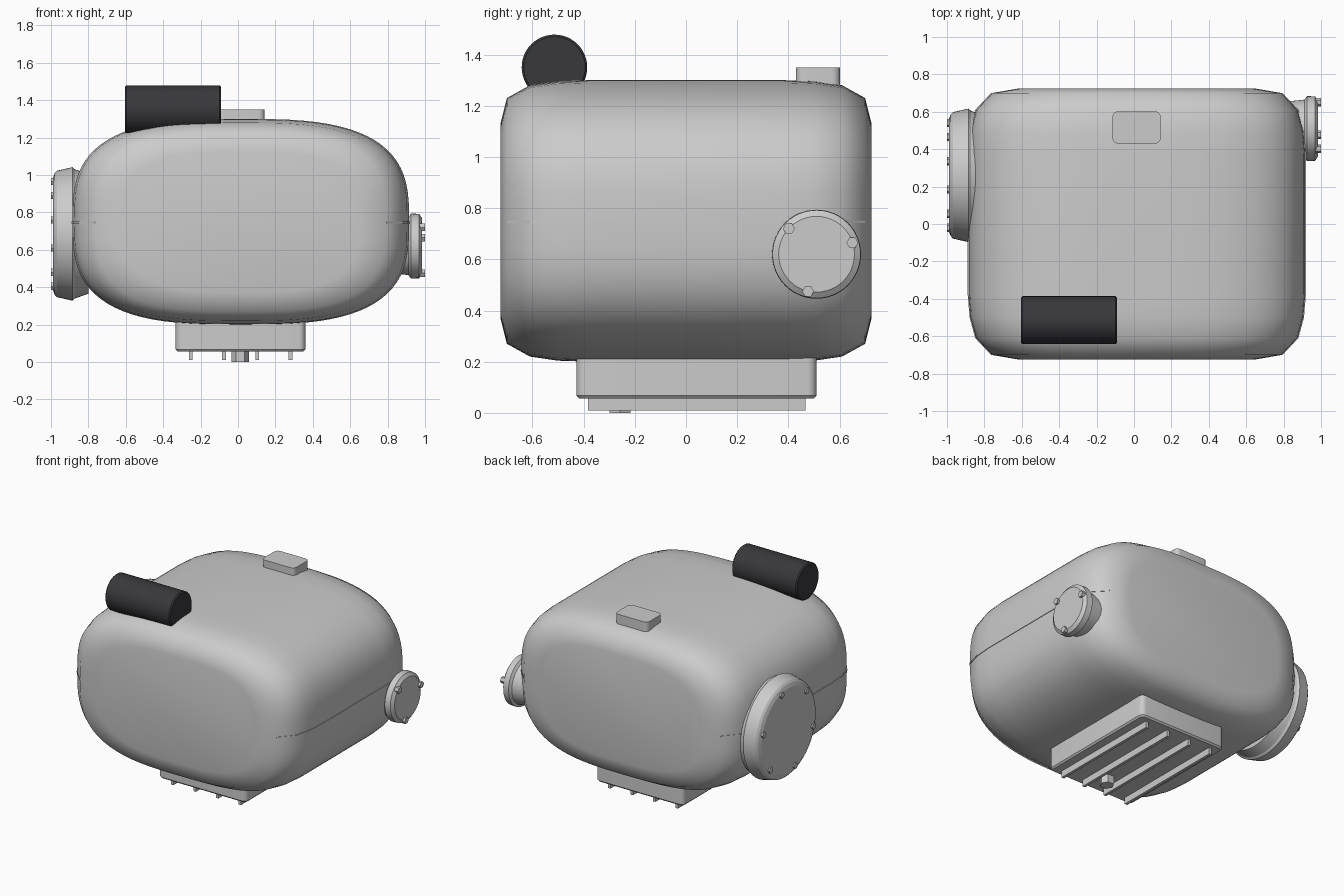
import bpy, bmesh, math
from mathutils import Matrix

if "Cube" in bpy.data.objects:
    bpy.data.objects.remove(bpy.data.objects["Cube"])

CX, CZ = 0.015, 0.75          # body section centre


def make(name, bm, angle=None):
    bmesh.ops.recalc_face_normals(bm, faces=bm.faces)
    me = bpy.data.meshes.new(name)
    bm.to_mesh(me)
    bm.free()
    ob = bpy.data.objects.new(name, me)
    bpy.context.collection.objects.link(ob)
    if angle is not None:
        bpy.ops.object.select_all(action='DESELECT')
        ob.select_set(True)
        bpy.context.view_layer.objects.active = ob
        bpy.ops.object.shade_smooth_by_angle(angle=math.radians(angle))
    return ob


def loft(name, rings, angle=None):
    bm = bmesh.new()
    vs = [[bm.verts.new(p) for p in r] for r in rings]
    n = len(rings[0])
    for a, b in zip(vs, vs[1:]):
        for i in range(n):
            j = (i + 1) % n
            bm.faces.new((a[i], a[j], b[j], b[i]))
    bm.faces.new(vs[0])
    bm.faces.new(vs[-1])
    return make(name, bm, angle)


def lathe_x(name, y, z, profile, seg=48, turn=0.0, angle=20):
    """Rings of (x, radius) about an axis along x."""
    ang = [turn + 2 * math.pi * i / seg for i in range(seg)]
    return loft(name, [[(x, y + r * math.cos(t), z + r * math.sin(t)) for t in ang]
                       for x, r in profile], angle)


def rounded_block(name, x0, x1, y0, y1, levels, rad, seg=5):
    """Vertical block with rounded corners; levels are (z, inset)."""
    rings = []
    for z, ins in levels:
        ring = []
        r = rad - ins
        for k, (cx, cy) in enumerate([(x1 - rad, y1 - rad), (x0 + rad, y1 - rad),
                                      (x0 + rad, y0 + rad), (x1 - rad, y0 + rad)]):
            for i in range(seg + 1):
                t = math.pi / 2 * (k + i / seg)
                ring.append((cx + r * math.cos(t), cy + r * math.sin(t), z))
        rings.append(ring)
    return loft(name, rings, 25)


# main casing: superellipse sections along y (y, half width, half height)
half = [(0.725, 0.63, 0.38), (0.70, 0.775, 0.48), (0.61, 0.86, 0.53),
        (0.50, 0.89, 0.546), (0.38, 0.90, 0.55)]
sections = [(-y, a, b) for y, a, b in half] + half[::-1]


def oval(y, a, b, n=3.0, seg=80):
    ring = []
    for i in range(seg):
        t = 2 * math.pi * i / seg
        c, s = math.cos(t), math.sin(t)
        ring.append((CX + a * math.copysign(abs(c) ** (2 / n), c), y,
                     CZ + b * math.copysign(abs(s) ** (2 / n), s)))
    return ring


loft("main_casing", [oval(*s) for s in sections], 80)

# casing split line, standing slightly proud on both sides
plan = [(CX + a + 0.004, y) for y, a, b in sections[1:-1]]
plan += [(CX - a - 0.004, y) for y, a, b in sections[-2:0:-1]]
loft("split_line", [[(x, y, z) for x, y in plan] for z in (0.742, 0.752)])

# large left cover with six hex bolts
lathe_x("left_cover", 0.26, 0.685, [(-0.80, 0.32), (-0.872, 0.345), (-0.885, 0.357),
                                    (-0.968, 0.338), (-0.98, 0.325), (-0.99, 0.30)], 64)
for i in range(6):
    t = math.radians(15 + 60 * i)
    lathe_x(f"left_cover_bolt_{i + 1}", 0.26 + 0.29 * math.cos(t), 0.685 + 0.29 * math.sin(t),
            [(-0.96, 0.022), (-1.0, 0.022)], 6)

# small right cover with three hex bolts
lathe_x("right_cover", 0.51, 0.62, [(0.82, 0.145), (0.912, 0.155), (0.925, 0.174),
                                    (0.968, 0.172), (0.985, 0.148)], 48)
for i, (y, z) in enumerate([(0.402, 0.72), (0.65, 0.665), (0.477, 0.475)]):
    lathe_x(f"right_cover_bolt_{i + 1}", y, z, [(0.95, 0.023), (1.0, 0.023)], 6)

# dark starter cylinder on top
starter = lathe_x("starter_motor", -0.514, 1.35,
                  [(-0.605, 0.12), (-0.597, 0.128), (-0.098, 0.128), (-0.09, 0.12)], 48)
mat = bpy.data.materials.new("dark_metal")
mat.diffuse_color = (0.04, 0.04, 0.045, 1)
mat.use_nodes = True
mat.node_tree.nodes["Principled BSDF"].inputs["Base Color"].default_value = mat.diffuse_color
starter.data.materials.append(mat)

# breather block on top
rounded_block("breather_block", -0.115, 0.142, 0.43, 0.602, [(1.24, 0), (1.35, 0)], 0.03)

# sump pan under the casing
rounded_block("sump_pan", -0.333, 0.36, -0.428, 0.51,
              [(0.28, 0), (0.068, 0), (0.057, 0.01)], 0.035)

# cooling fins under the pan
for i in range(4):
    bm = bmesh.new()
    m = Matrix.Translation((-0.253 + 0.178 * i, 0.042, 0.04)) @ Matrix.Diagonal((0.02, 0.85, 0.06, 1))
    bmesh.ops.create_cube(bm, size=1, matrix=m)
    make(f"sump_fin_{i + 1}", bm)

# hex drain plug
loft("drain_plug", [[(0.012 + 0.047 * math.cos(math.pi / 3 * k),
                      -0.258 + 0.047 * math.sin(math.pi / 3 * k), z) for k in range(6)]
                    for z in (0.07, 0.0)])
